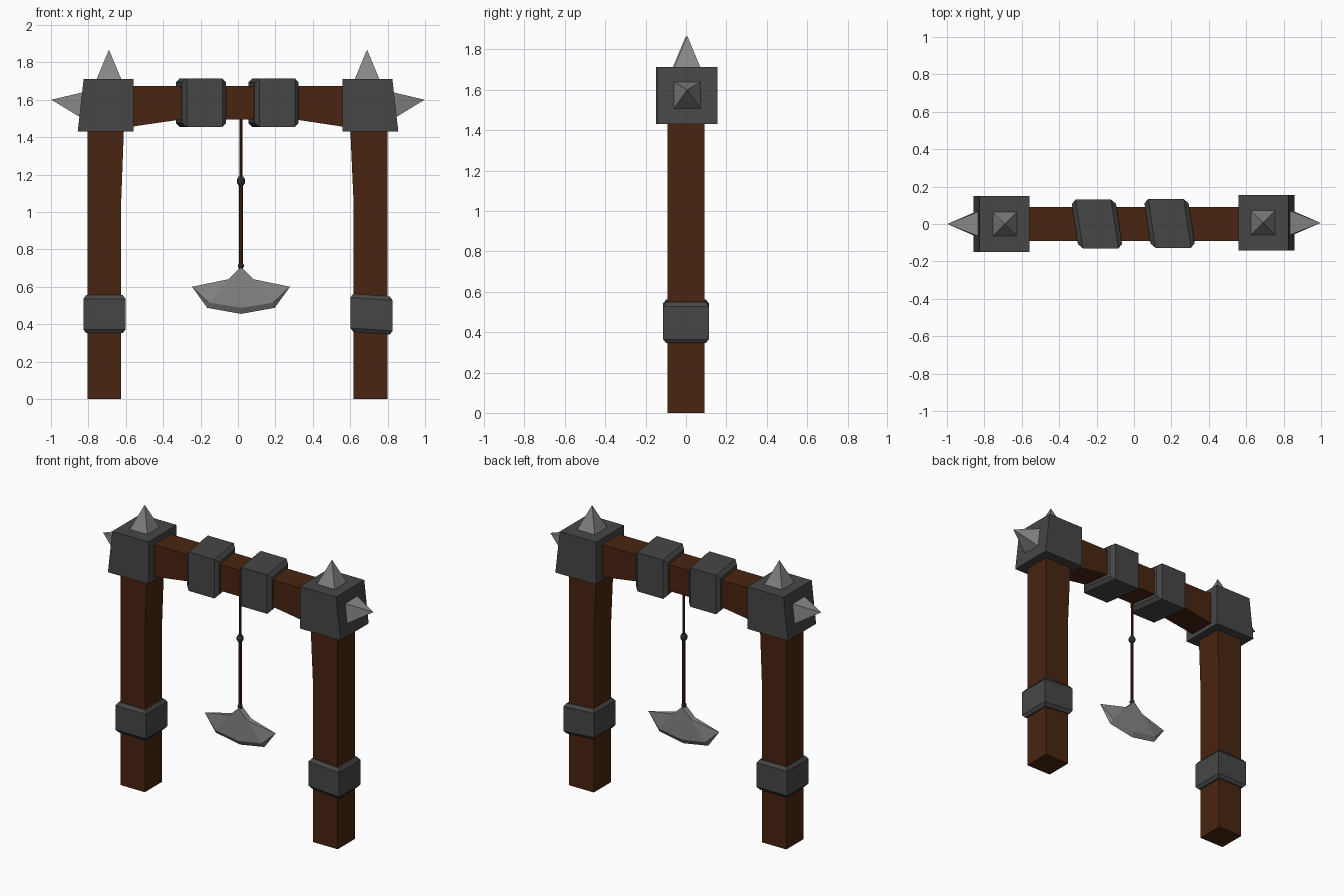
import bpy, bmesh, math
from mathutils import Vector

if "Cube" in bpy.data.objects:
    bpy.data.objects.remove(bpy.data.objects["Cube"])


def material(name, rgb):
    m = bpy.data.materials.new(name)
    m.diffuse_color = (*rgb, 1)
    m.use_nodes = True
    m.node_tree.nodes["Principled BSDF"].inputs["Base Color"].default_value = m.diffuse_color
    return m


WOOD = material("dark wood", (0.066, 0.018, 0.005))
IRON = material("dark iron", (0.062, 0.062, 0.062))
STEEL = material("grey steel", (0.24, 0.24, 0.24))
KNOT = material("knot grey", (0.035, 0.040, 0.046))


def finish(name, bm, mat):
    bmesh.ops.recalc_face_normals(bm, faces=bm.faces)
    me = bpy.data.meshes.new(name)
    bm.to_mesh(me)
    bm.free()
    me.materials.append(mat)
    ob = bpy.data.objects.new(name, me)
    bpy.context.collection.objects.link(ob)
    return ob


def loft(name, rings, mat):
    """Skin a list of closed rings and cap both ends."""
    bm = bmesh.new()
    vs = [[bm.verts.new(p) for p in r] for r in rings]
    for a, b in zip(vs, vs[1:]):
        for i in range(len(a)):
            j = (i + 1) % len(a)
            bm.faces.new((a[i], a[j], b[j], b[i]))
    bm.faces.new(vs[0])
    bm.faces.new(vs[-1])
    return finish(name, bm, mat)


SQUARE = [(-1, -1), (1, -1), (1, 1), (-1, 1)]


def spike(name, base, tip, half, mat=STEEL, slope=0.0):
    """Four-sided pyramid pointing along x or z."""
    bm = bmesh.new()
    base, tip = Vector(base), Vector(tip)
    d = tip - base
    if abs(d.z) > abs(d.x):
        offs = [Vector((a * half, b * half, 0)) for a, b in SQUARE]
    else:
        offs = [Vector((b * slope * half, a * half, b * half)) for a, b in SQUARE]
    ring = [bm.verts.new(base + o) for o in offs]
    top = bm.verts.new(tip)
    for i in range(4):
        bm.faces.new((ring[i], ring[(i + 1) % 4], top))
    bm.faces.new(ring)
    return finish(name, bm, mat)


# Wooden gate frame: one arch outline extruded in y
arch = [(-.805, 0), (-.805, 1.672), (.80, 1.672), (.80, 0), (.618, 0), (.618, 1.05),
        (.60, 1.45), (.30, 1.495), (-.30, 1.495), (-.61, 1.45), (-.625, 1.05), (-.625, 0)]
loft("wooden_frame", [[(x, y, z) for x, z in arch] for y in (-.091, .091)], WOOD)

for side, s, dy in (("left", -1, 0), ("right", 1, .006)):
    # Corner cap with a sloping outer face
    inner, top, low = .558, .825, .857
    section = [(inner, 1.43), (low, 1.43), (top, 1.712), (inner, 1.712)]
    loft(side + "_corner_cap",
         [[(s * x, y + dy, z) for x, z in section] for y in (-.149, .149)], IRON)
    # Spikes on the top and outer side
    spike(side + "_top_spike", (s * .69, dy, 1.705), (s * .69, dy, 1.868), .068)
    spike(side + "_side_spike", (s * .838, dy, 1.573), (s * .998, dy, 1.60), .066,
          slope=-s * .11)
    # Chamfered band round the post
    cx, tilt = s * .714, (-.07 if s > 0 else 0)
    rings = []
    for z, h in ((.352, .098), (.372, .113), (.535, .113), (.555, .098)):
        rings.append([(cx + a * h, b * h, z + tilt * a * h) for a, b in SQUARE])
    loft(side + "_post_band", rings, IRON)
    # Skewed chamfered band round the beam
    cx = -.198 if s < 0 else .19
    rings = []
    for x, h in ((-.118, .108), (-.095, .13), (.095, .13), (.118, .108)):
        rings.append([(cx + x - .15 * a * h, a * h + dy / 2, 1.584 + b * h) for a, b in SQUARE])
    loft(side + "_beam_band", rings, IRON)


# Hanging rope, thicker below the knot
RX = .016


def round_ring(r, z, n=8):
    return [(RX + r * math.cos(2 * math.pi * i / n), r * math.sin(2 * math.pi * i / n), z)
            for i in range(n)]


loft("rope", [round_ring(.008, 1.51), round_ring(.008, 1.165),
              round_ring(.010, 1.16), round_ring(.010, .69)], WOOD)
for name, z, r in (("rope_knot", 1.165, .022), ("lower_knot", .712, .015)):
    loft(name, [round_ring(r * .5, z - r * 1.15), round_ring(r, z - r * .4),
                round_ring(r, z + r * .4), round_ring(r * .5, z + r * 1.15)], KNOT)

# Axe blade: thick body, sharp tips and lower edge
bm = bmesh.new()
T = .02
upper = [(-.068, .64), (0, .705), (.068, .64)]
inner_edge = [(.172, .515), (0, .488), (-.172, .515)]
tip_r, tip_l = (bm.verts.new((RX + x, 0, .60)) for x in (.262, -.262))
edge = [tip_r] + [bm.verts.new((RX + x, 0, z)) for x, z in
                  ((.18, .487), (0, .455), (-.18, .487))] + [tip_l]
tops = []
for y in (-T, T):
    up = [bm.verts.new((RX + x, y, z)) for x, z in upper]
    lo = [bm.verts.new((RX + x, y, z)) for x, z in inner_edge]
    tops.append(up)
    bm.faces.new((up[0], up[1], up[2], lo[0], lo[1], lo[2]))
    bm.faces.new((up[2], tip_r, lo[0]))
    bm.faces.new((up[0], lo[2], tip_l))
    bm.faces.new((tip_r, edge[1], lo[0]))
    bm.faces.new((lo[0], edge[1], edge[2], lo[1]))
    bm.faces.new((lo[1], edge[2], edge[3], lo[2]))
    bm.faces.new((lo[2], edge[3], tip_l))
a, b = tops
for i in range(2):
    bm.faces.new((a[i], a[i + 1], b[i + 1], b[i]))
bm.faces.new((a[0], b[0], tip_l))
bm.faces.new((a[2], b[2], tip_r))
finish("hanging_blade", bm, STEEL)
